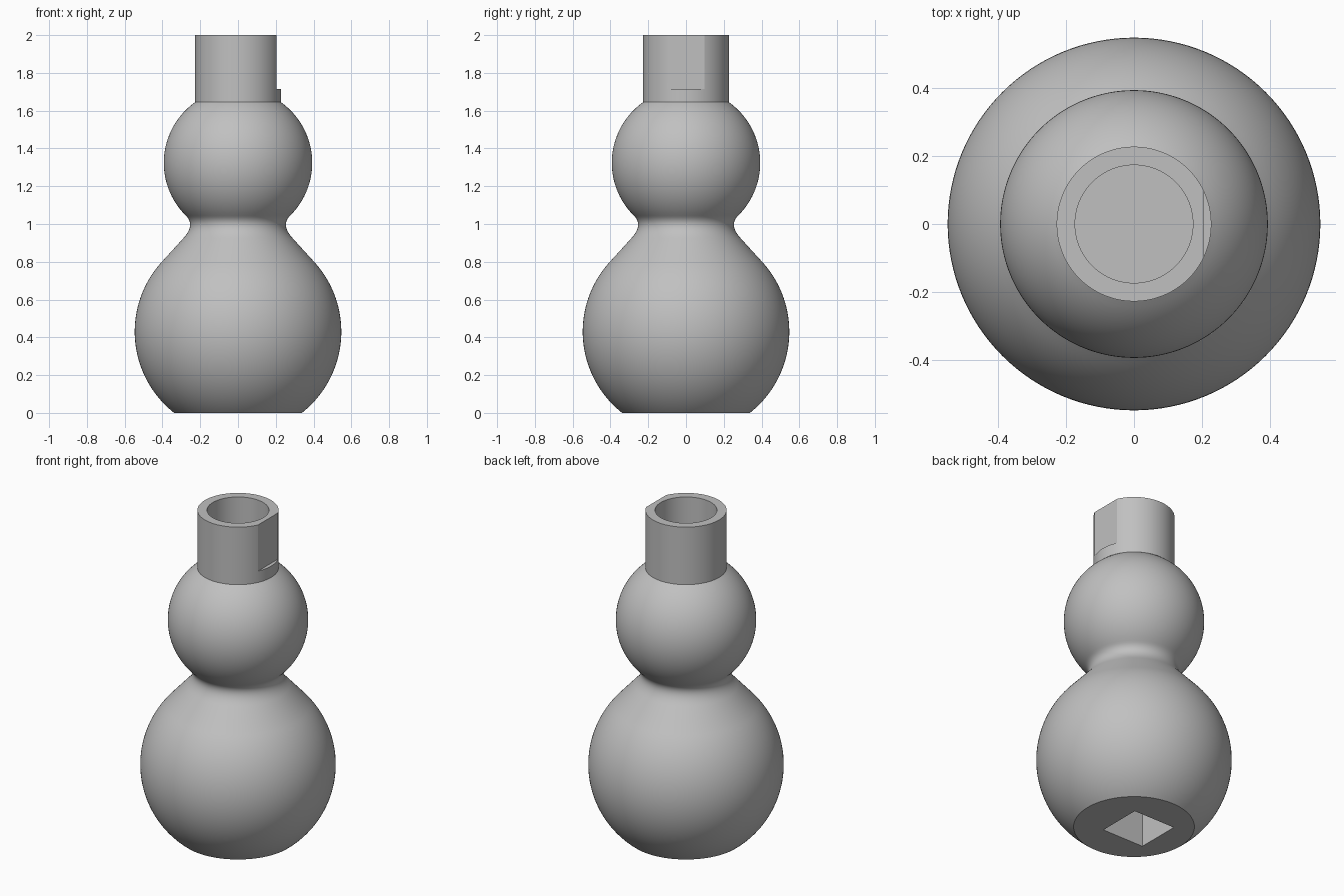
import bpy, bmesh, math
from mathutils import Vector

cube = bpy.data.objects.get("Cube")
if cube:
    bpy.data.objects.remove(cube, do_unlink=True)

# One plain grey for the whole model
grey = bpy.data.materials.new("light_grey")
grey.use_nodes = True
colour = (0.53, 0.53, 0.53, 1)
grey.diffuse_color = colour
grey.node_tree.nodes["Principled BSDF"].inputs["Base Color"].default_value = colour


def finish(name, bm):
    """Turn a bmesh into a linked object with the grey material."""
    bmesh.ops.remove_doubles(bm, verts=bm.verts, dist=1e-5)
    bmesh.ops.recalc_face_normals(bm, faces=bm.faces)
    mesh = bpy.data.meshes.new(name)
    bm.to_mesh(mesh)
    bm.free()
    mesh.materials.append(grey)
    obj = bpy.data.objects.new(name, mesh)
    bpy.context.collection.objects.link(obj)
    return obj


def lathe(name, profile, closed=False, steps=128):
    """Spin an (r, z) profile around the z axis."""
    bm = bmesh.new()
    verts = [bm.verts.new((r, 0, z)) for r, z in profile]
    edges = [bm.edges.new(pair) for pair in zip(verts, verts[1:])]
    if closed:
        edges.append(bm.edges.new((verts[-1], verts[0])))
    bmesh.ops.spin(bm, geom=verts + edges, cent=(0, 0, 0), axis=(0, 0, 1),
                   angle=math.tau, steps=steps, use_merge=True)
    return finish(name, bm)


def cut_box(obj, low, high):
    """Subtract a box given by two corners."""
    low, high = Vector(low), Vector(high)
    bm = bmesh.new()
    bmesh.ops.create_cube(bm, size=1)
    for v in bm.verts:
        v.co = (low + high) / 2 + v.co * (high - low)
    cutter = finish("cutter", bm)
    cutter.hide_render = True
    mod = obj.modifiers.new("cut", "BOOLEAN")
    mod.operation, mod.solver, mod.object = "DIFFERENCE", "EXACT", cutter
    select(obj)
    bpy.ops.object.modifier_apply(modifier=mod.name)
    bpy.data.objects.remove(cutter, do_unlink=True)


def select(obj):
    bpy.ops.object.select_all(action="DESELECT")
    obj.select_set(True)
    bpy.context.view_layer.objects.active = obj


def ball_arc(radius, centre, z_from, z_to, count):
    """Part of a ball's outline between two heights."""
    a, b = (math.asin((z - centre) / radius) for z in (z_from, z_to))
    angles = [a + (b - a) * i / count for i in range(count + 1)]
    return [(radius * math.cos(t), centre + radius * math.sin(t)) for t in angles]


def bend(start, corner, end, count=12):
    """Rounded neck between two outlines."""
    points = []
    for i in range(1, count):
        t = i / count
        points.append(tuple((1 - t) ** 2 * p + 2 * t * (1 - t) * q + t * t * s
                            for p, q, s in zip(start, corner, end)))
    return points


# Body: two balls joined by a short cone and a rounded neck
collar_base = 1.645
lower = ball_arc(0.547, 0.43, 0, 0.80, 40)
upper = ball_arc(0.393, 1.324, 1.045, collar_base, 32)
neck_start = (0.29, 0.924)
neck = [neck_start] + bend(neck_start, (0.224, 0.996), upper[0])
body = lathe("body", [(0, 0)] + lower + neck + upper + [(0, collar_base)])

# Square socket in the underside
cut_box(body, (-0.176, -0.137, -0.1), (0.109, 0.137, 0.4))

# Collar: open tube with a flat on its left side
collar = lathe("collar", [(0.173, collar_base), (0.227, collar_base),
                          (0.227, 2), (0.173, 2)], closed=True)
cut_box(collar, (0.205, -0.3, 1.715), (0.4, 0.3, 2.1))

for part in (body, collar):
    select(part)
    bpy.ops.object.shade_smooth_by_angle(angle=math.radians(25))
